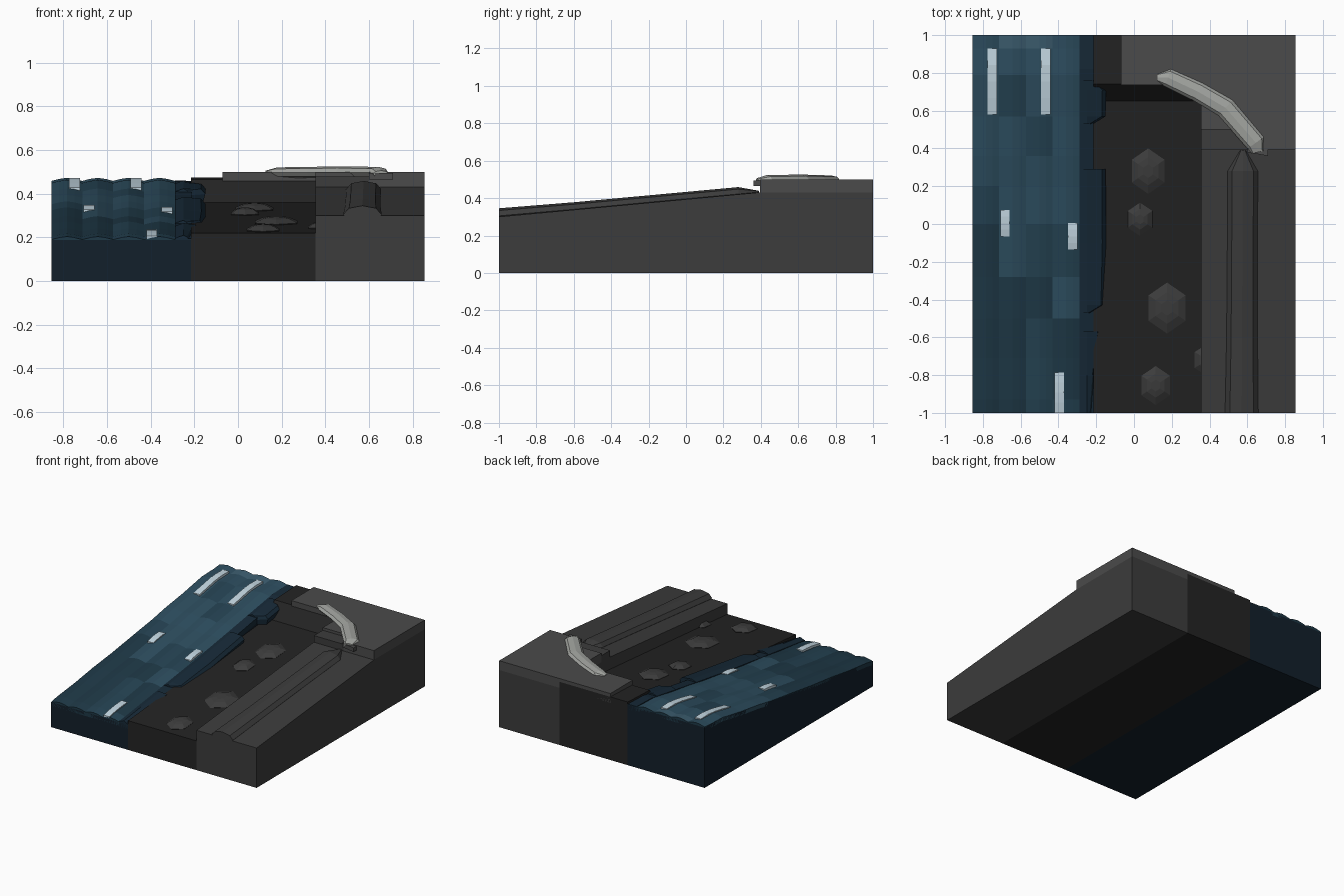
import bpy, bmesh, math, random
from mathutils import Vector

if "Cube" in bpy.data.objects:
    bpy.data.objects.remove(bpy.data.objects["Cube"])

random.seed(4)


def material(name, rgb):
    m = bpy.data.materials.new(name)
    m.diffuse_color = (*rgb, 1)
    m.use_nodes = True
    m.node_tree.nodes["Principled BSDF"].inputs["Base Color"].default_value = m.diffuse_color
    return m


BED = material("bed_dark", (0.017, 0.017, 0.017))
BANK = material("bank_grey", (0.045, 0.045, 0.045))
LEDGE = material("ledge_grey", (0.07, 0.07, 0.07))
ROCK = material("rock_grey", (0.045, 0.045, 0.045))
WOOD = material("pale_wood", (0.36, 0.37, 0.35))
DEEP = material("deep_water", (0.006, 0.014, 0.024))
SHORE = material("shore_water", (0.008, 0.022, 0.038))
FOAM = material("foam", (0.55, 0.68, 0.76))
BLUES = [material("water_%d" % i, c) for i, c in enumerate(
    [(0.013, 0.04, 0.062), (0.018, 0.055, 0.085), (0.026, 0.075, 0.115), (0.045, 0.11, 0.16)])]


def build(name, verts, faces, mats):
    me = bpy.data.meshes.new(name)
    me.from_pydata(verts, [], faces)
    for m in mats:
        me.materials.append(m)
    bm = bmesh.new()
    bm.from_mesh(me)
    bmesh.ops.recalc_face_normals(bm, faces=bm.faces)
    bm.to_mesh(me)
    bm.free()
    ob = bpy.data.objects.new(name, me)
    bpy.context.collection.objects.link(ob)
    return ob


def loft(name, rings, mats):
    """Join equal-sized closed rings and cap both ends."""
    n = len(rings[0])
    faces = [(k * n + i, k * n + (i + 1) % n, (k + 1) * n + (i + 1) % n, (k + 1) * n + i)
             for k in range(len(rings) - 1) for i in range(n)]
    faces += [tuple(range(n)), tuple(range((len(rings) - 1) * n, len(rings) * n))]
    return build(name, [p for r in rings for p in r], faces, mats)


def slab(name, x0, x1, top, mat):
    """Side profile (y, z) down to the ground, extruded across x."""
    prof = [(-1, 0)] + top + [(1, 0)]
    return loft(name, [[(x, y, z) for y, z in prof] for x in (x0, x1)], [mat])


def plate(name, outline, z0, z1, mat):
    return loft(name, [[(x, y, z) for x, y in outline] for z in (z0, z1)], [mat])


def interp(pts, t):
    for (a, za), (b, zb) in zip(pts, pts[1:]):
        if t <= b:
            return za + (zb - za) * (t - a) / (b - a)
    return pts[-1][1]


WATER_TOP = [(-1, 0.19), (0, 0.32), (0.57, 0.41), (0.82, 0.45), (1, 0.455)]
BED_TOP = [(-1, 0.22), (0.65, 0.36), (0.74, 0.465), (1, 0.475)]
BANK_TOP = [(-1, 0.30), (0.39, 0.43), (1, 0.43)]

# Ground blocks
slab("water_body", -0.855, -0.215, [(y, z - 0.002) for y, z in WATER_TOP], DEEP)
slab("river_bed", -0.215, 0.355, BED_TOP, BED)
slab("bank", 0.355, 0.855, BANK_TOP, BANK)
plate("ledge", [(-0.07, 1), (-0.07, 0.735), (0.355, 0.735), (0.355, 0.5),
                (0.6, 0.5), (0.6, 0.395), (0.855, 0.395), (0.855, 1)], 0.43, 0.5, LEDGE)
plate("ledge_step", [(0.355, 0.5), (0.355, 0.395), (0.6, 0.395), (0.6, 0.5)], 0.42, 0.48, BANK)

# Ridged water strips with shade patches
for s in range(4):
    x0 = -0.855 + s * 0.1415
    ys = [-1, -0.93, -0.71, -0.5, -0.28, 0, 0.2, 0.36, 0.57, 0.79, 0.93, 1]
    rings = []
    for i, y in enumerate(ys):
        z = interp(WATER_TOP, y) + (0.004 if i % 2 else 0)
        rings.append([(x0 + dx, y, z + dz) for dx, dz in
                      ((0, -0.03), (0, 0), (0.035, 0.009), (0.0708, 0.014),
                       (0.1065, 0.009), (0.1415, 0), (0.1415, -0.03))])
    strip = loft("water_strip_%d" % (s + 1), rings, BLUES)
    shades = [min(3, max(0, int(0.7 + 2.4 * i / 11 + random.uniform(-0.8, 0.8)))) for i in range(11)]
    for k, p in enumerate(strip.data.polygons):
        if k < 77:
            p.material_index = shades[k // 7]

# Dark water edge and the lumps lapping over the bed
edge = [(y, interp(WATER_TOP, y) + 0.006) for y in (-1, -0.5, 0, 0.57, 0.82, 1)]
loft("water_edge", [[(-0.289, y, z - 0.04), (-0.289, y, z), (-0.214, y, z - 0.002),
                     (-0.214, y, z - 0.04)] for y, z in edge], [SHORE])


def lump(name, stations):
    rings = []
    for y, x1 in stations:
        z = interp(WATER_TOP, y)
        rings.append([(-0.289, y, z - 0.04), (-0.289, y, z + 0.006), (-0.25, y, z + 0.02),
                      (x1 - 0.02, y, z + 0.012), (x1, y, z - 0.01), (x1 - 0.01, y, z - 0.05)])
    loft(name, rings, [SHORE])


lump("shore_lump_back", [(0.53, -0.215), (0.57, -0.15), (0.71, -0.148), (0.76, -0.2)])
lump("shore_lump_middle", [(-0.47, -0.22), (-0.43, -0.155), (-0.1, -0.148), (0.29, -0.15)])
lump("shore_lump_front", [(-1, -0.215), (-0.8, -0.2), (-0.57, -0.172)])

# Foam streaks following the water surface
for i, (x0, y0, y1) in enumerate([(-0.775, 0.58, 0.93), (-0.492, 0.58, 0.93), (-0.708, -0.065, 0.075),
                                  (-0.35, -0.135, 0.005), (-0.42, -1, -0.785)]):
    rings = []
    for k in range(5):
        y = y0 + (y1 - y0) * k / 4
        z = interp(WATER_TOP, y) + 0.012 + 0.012 * math.sin(math.pi * (0.15 + 0.7 * k / 4))
        rings.append([(x0, y, z - 0.03), (x0, y, z), (x0 + 0.05, y, z), (x0 + 0.05, y, z - 0.03)])
    loft("foam_streak_%d" % (i + 1), rings, [FOAM])

# Hexagonal river stones
for i, (cx, cy, rx, ry) in enumerate([(0.075, 0.28, 0.1, 0.12), (0.032, 0.025, 0.075, 0.088),
                                      (0.175, -0.445, 0.113, 0.135), (0.115, -0.855, 0.087, 0.103),
                                      (0.39, -0.72, 0.08, 0.085)]):
    rings = []
    for f, h in ((0.8, -0.02), (1, 0.004), (0.62, 0.022), (0.3, 0.028)):
        ring = []
        for k in range(6):
            a = math.pi / 2 + k * math.pi / 3
            x, y = cx + f * rx * math.cos(a), cy + f * ry * math.sin(a)
            ring.append((x, y, interp(BED_TOP, y) + h))
        rings.append(ring)
    loft("river_stone_%d" % (i + 1), rings, [ROCK])


def tube(name, path, sides, flat, mat):
    """Tapered tube along (x, y, z, radius) stations, squashed in z."""
    rings = []
    for i, (x, y, z, r) in enumerate(path):
        a, b = path[max(i - 1, 0)], path[min(i + 1, len(path) - 1)]
        d = Vector((b[0] - a[0], b[1] - a[1])).normalized()
        rings.append([(x - d.y * r * math.cos(t), max(-1, y + d.x * r * math.cos(t)),
                       z + flat * r * math.sin(t))
                      for t in (2 * math.pi * (k + 0.5) / sides + math.pi / sides for k in range(sides))])
    return loft(name, rings, [mat])


# Long bank ridge and the bent pale driftwood
tube("bank_ridge", [(0.57, -1, 0.305, 0.088), (0.572, -0.6, 0.34, 0.082), (0.574, -0.1, 0.387, 0.08),
                    (0.576, 0.28, 0.422, 0.08), (0.577, 0.39, 0.432, 0.015)], 8, 0.46, ROCK)
tube("driftwood", [(0.125, 0.775, 0.495, 0.022), (0.18, 0.775, 0.497, 0.05), (0.34, 0.7, 0.498, 0.053),
                   (0.485, 0.615, 0.499, 0.056), (0.645, 0.43, 0.497, 0.054),
                   (0.655, 0.38, 0.49, 0.035)], 8, 0.48, WOOD)
plate("ledge_chip", [(0.6, 0.4), (0.6, 0.38), (0.71, 0.36), (0.71, 0.4)], 0.465, 0.495, LEDGE)
